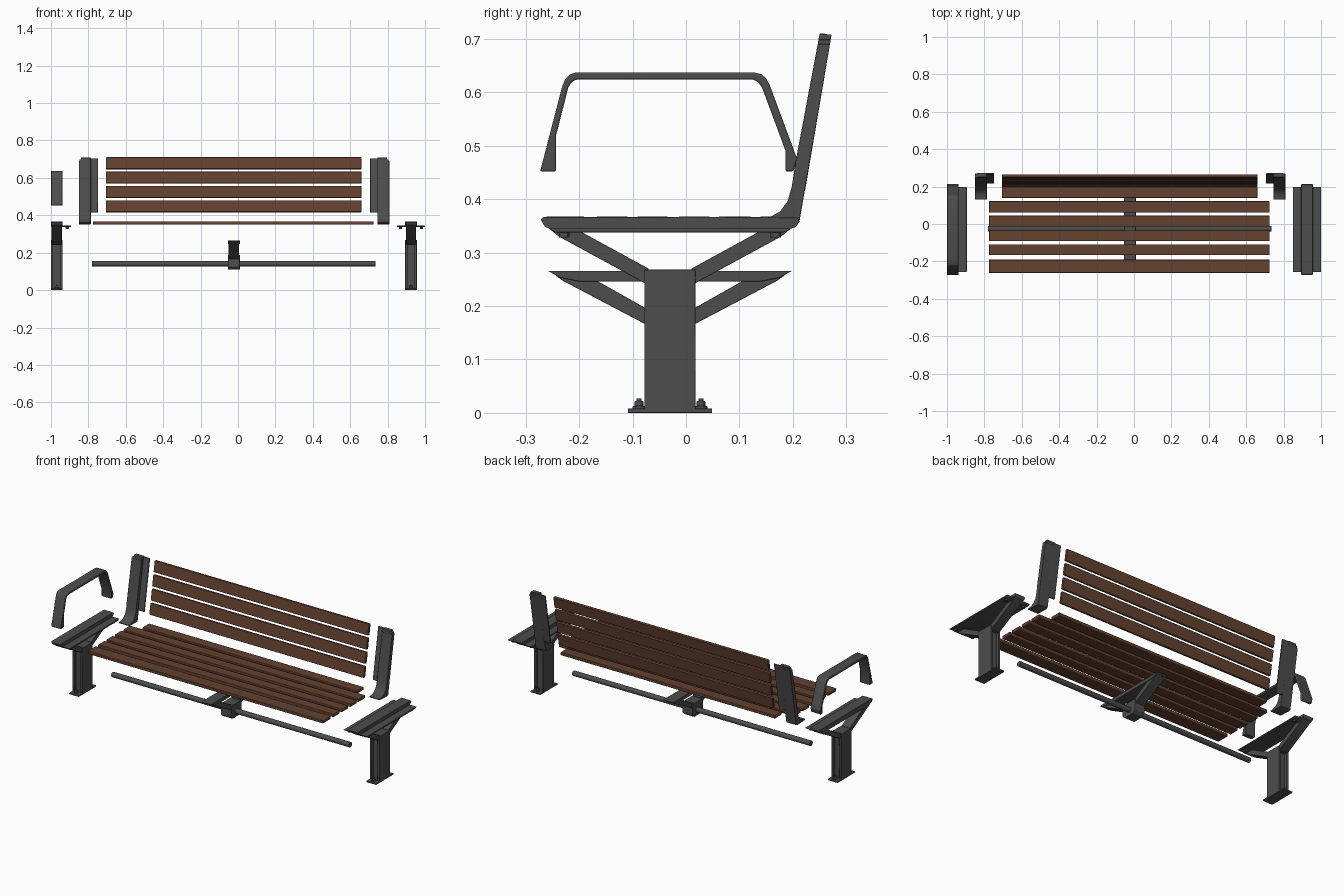
import bpy, bmesh, math
from mathutils import Matrix, Vector


def material(name, rgb):
    m = bpy.data.materials.new(name)
    m.diffuse_color = (*rgb, 1)
    return m


METAL = material("dark grey metal", (0.075, 0.075, 0.075))
WOOD = material("brown wood", (0.125, 0.053, 0.029))


def prism(bm, pts, x0, x1):
    """Extrude a (y, z) outline along x."""
    f = bm.faces.new([bm.verts.new((x0, y, z)) for y, z in pts])
    r = bmesh.ops.extrude_face_region(bm, geom=[f])
    vs = [v for v in r["geom"] if isinstance(v, bmesh.types.BMVert)]
    bmesh.ops.translate(bm, vec=(x1 - x0, 0, 0), verts=vs)


def box(bm, x0, x1, y0, y1, z0, z1):
    prism(bm, [(y0, z0), (y1, z0), (y1, z1), (y0, z1)], x0, x1)


def cyl(bm, r, h, loc, axis="Z", n=12):
    rot = Matrix.Rotation(math.pi / 2, 4, "Y") if axis == "X" else Matrix()
    bmesh.ops.create_cone(bm, cap_ends=True, segments=n, radius1=r, radius2=r,
                          depth=h, matrix=Matrix.Translation(loc) @ rot)


def finish(bm, name, mat, bevel=0.002, segs=2):
    bmesh.ops.recalc_face_normals(bm, faces=bm.faces)
    me = bpy.data.meshes.new(name)
    bm.to_mesh(me)
    bm.free()
    ob = bpy.data.objects.new(name, me)
    bpy.context.collection.objects.link(ob)
    me.materials.append(mat)
    if bevel:
        b = ob.modifiers.new("soft edges", "BEVEL")
        b.width, b.segments, b.limit_method = bevel, segs, "ANGLE"
    bpy.ops.object.select_all(action="DESELECT")
    ob.select_set(True)
    bpy.context.view_layer.objects.active = ob
    bpy.ops.object.shade_smooth_by_angle(angle=math.radians(35))
    return ob


YC = -0.03  # centre line of the legs


def mirror_y(pts):
    return [(2 * YC - y, z) for y, z in pts]


# Y-shaped legs: the left one is an end leg, the right one carries both sides
def leg(name, xc, sides):
    bm = bmesh.new()
    a, b = xc - 0.031, xc + 0.031
    # column of two side plates and a recessed core
    box(bm, a, a + 0.012, -0.078, 0.018, 0.004, 0.25)
    box(bm, b - 0.012, b, -0.078, 0.018, 0.004, 0.25)
    box(bm, a + 0.010, b - 0.010, -0.062, 0.002, 0.004, 0.25)
    # column head and sloping arms
    prism(bm, [(-0.078, 0.24), (0.018, 0.24), (0.018, 0.268), (-0.078, 0.268)], a, b)
    arm = [(0.010, 0.241), (0.018, 0.243), (0.178, 0.330), (0.205, 0.352), (0.160, 0.352), (0.010, 0.270)]
    prism(bm, arm, a + 0.004, b - 0.004)
    prism(bm, mirror_y(arm), a + 0.004, b - 0.004)
    # seat bar
    prism(bm, [(-0.272, 0.362), (-0.264, 0.348), (-0.235, 0.338), (0.175, 0.338),
               (0.206, 0.348), (0.213, 0.360), (0.208, 0.366), (-0.266, 0.367)], a, b)
    # ledges that carry the slats, with bolts
    for s in sides:
        x0, x1 = sorted((xc + s * 0.025, xc + s * 0.075))
        prism(bm, [(-0.258, 0.346), (-0.245, 0.338), (0.185, 0.338), (0.198, 0.346)], x0, x1)
        for y in (-0.228, 0.168):
            cyl(bm, 0.010, 0.012, (xc + s * 0.056, y, 0.334), n=6)
    # base plate and anchor bolts
    box(bm, a, b, -0.109, 0.049, 0, 0.008)
    for y in (-0.088, 0.028):
        cyl(bm, 0.012, 0.006, (xc, y, 0.010))
        cyl(bm, 0.009, 0.010, (xc, y, 0.017), n=6)
        cyl(bm, 0.005, 0.010, (xc, y, 0.022))
    finish(bm, name, METAL, 0.0015)


leg("left_end_leg", -0.969, (1,))
leg("right_shared_leg", 0.925, (-1, 1))

# Centre support and the rail through it
XC = -0.0225
bm = bmesh.new()
a, b = XC - 0.032, XC + 0.032
prism(bm, [(-0.078, 0.125), (-0.062, 0.110), (0.002, 0.110), (0.018, 0.125),
           (0.018, 0.188), (-0.078, 0.188)], a, b)
arm = [(0.010, 0.163), (0.018, 0.167), (0.172, 0.248), (0.185, 0.258), (0.115, 0.252), (0.010, 0.193)]
prism(bm, arm, a + 0.004, b - 0.004)
prism(bm, mirror_y(arm), a + 0.004, b - 0.004)
prism(bm, [(-0.259, 0.266), (-0.235, 0.253), (-0.20, 0.246), (0.14, 0.246),
           (0.175, 0.253), (0.199, 0.266)], a, b)
finish(bm, "centre_support", METAL, 0.0015)

bm = bmesh.new()
cyl(bm, 0.0145, 1.515, (XC, -0.026, 0.141), "X", 24)
finish(bm, "under_rail", METAL, 0.001)

# Seat slats, the rear one shorter to fit between the back posts
seat = [(-0.262, -0.190), (-0.167, -0.109), (-0.092, -0.034),
        (-0.014, 0.045), (0.061, 0.122), (0.139, 0.200)]
for i, (y0, y1) in enumerate(seat):
    bm = bmesh.new()
    x0, x1 = (-0.707, 0.660) if i == 5 else (-0.775, 0.725)
    box(bm, x0, x1, y0, y1, 0.350, 0.368)
    finish(bm, f"seat_slat_{i + 1}", WOOD, 0.003)


# Back posts and slats share one leaning line
def rear(z):
    return 0.272 - 0.17 * (0.705 - z)


TILT = math.atan(0.17)
for i in range(4):
    z = 0.448 + i * 0.0767
    bm = bmesh.new()
    box(bm, -0.707, 0.660, -0.008, 0.008, -0.032, 0.032)
    bmesh.ops.rotate(bm, matrix=Matrix.Rotation(-TILT, 3, "X"), verts=bm.verts)
    bmesh.ops.translate(bm, vec=Vector((0, rear(z) - 0.0145, z)), verts=bm.verts)
    finish(bm, f"back_slat_{i + 1}", WOOD, 0.003)

for name, outer, s in (("left_back_post", -0.851, 1), ("right_back_post", 0.809, -1)):
    bm = bmesh.new()
    # main post with a concave foot
    foot = [(0.130, 0.362), (0.158, 0.367), (0.176, 0.377), (0.190, 0.396), (0.198, 0.424), (0.206, 0.475)]
    low = [(0.212, 0.356), (0.200, 0.352), (0.135, 0.355)]
    inner = outer + s * 0.064
    prism(bm, low + foot + [(rear(0.690) - 0.023, 0.690), (rear(0.690), 0.690)], *sorted((outer, inner)))
    # narrower cap rounds the outer top corner
    for k, (z0, z1, d) in enumerate(((0.689, 0.699, 0.004), (0.698, 0.708, 0.012))):
        prism(bm, [(rear(z0) - 0.023, z0), (rear(z0), z0), (rear(z1), z1), (rear(z1) - 0.023, z1)],
              *sorted((outer + s * d, inner)))
    # thin flange behind the slats
    prism(bm, [(rear(0.415) - 0.007, 0.415), (rear(0.415), 0.415), (rear(0.705), 0.705),
               (rear(0.705) - 0.007, 0.705)], *sorted((inner - s * 0.004, outer + s * 0.102)))
    finish(bm, name, METAL, 0.0015)

# Armrest, a bent flat bar on the left side only
bm = bmesh.new()
prism(bm, [(-0.273, 0.452), (-0.232, 0.610), (-0.226, 0.625), (-0.218, 0.633), (-0.206, 0.637),
           (0.128, 0.637), (0.141, 0.634), (0.150, 0.626), (0.157, 0.613), (0.208, 0.475),
           (0.201, 0.452), (0.186, 0.452), (0.186, 0.491), (0.143, 0.607), (0.136, 0.618),
           (0.126, 0.624), (-0.204, 0.624), (-0.213, 0.620), (-0.220, 0.610), (-0.243, 0.520),
           (-0.243, 0.452)], -1.0, -0.938)
finish(bm, "left_armrest", METAL, 0.003)
